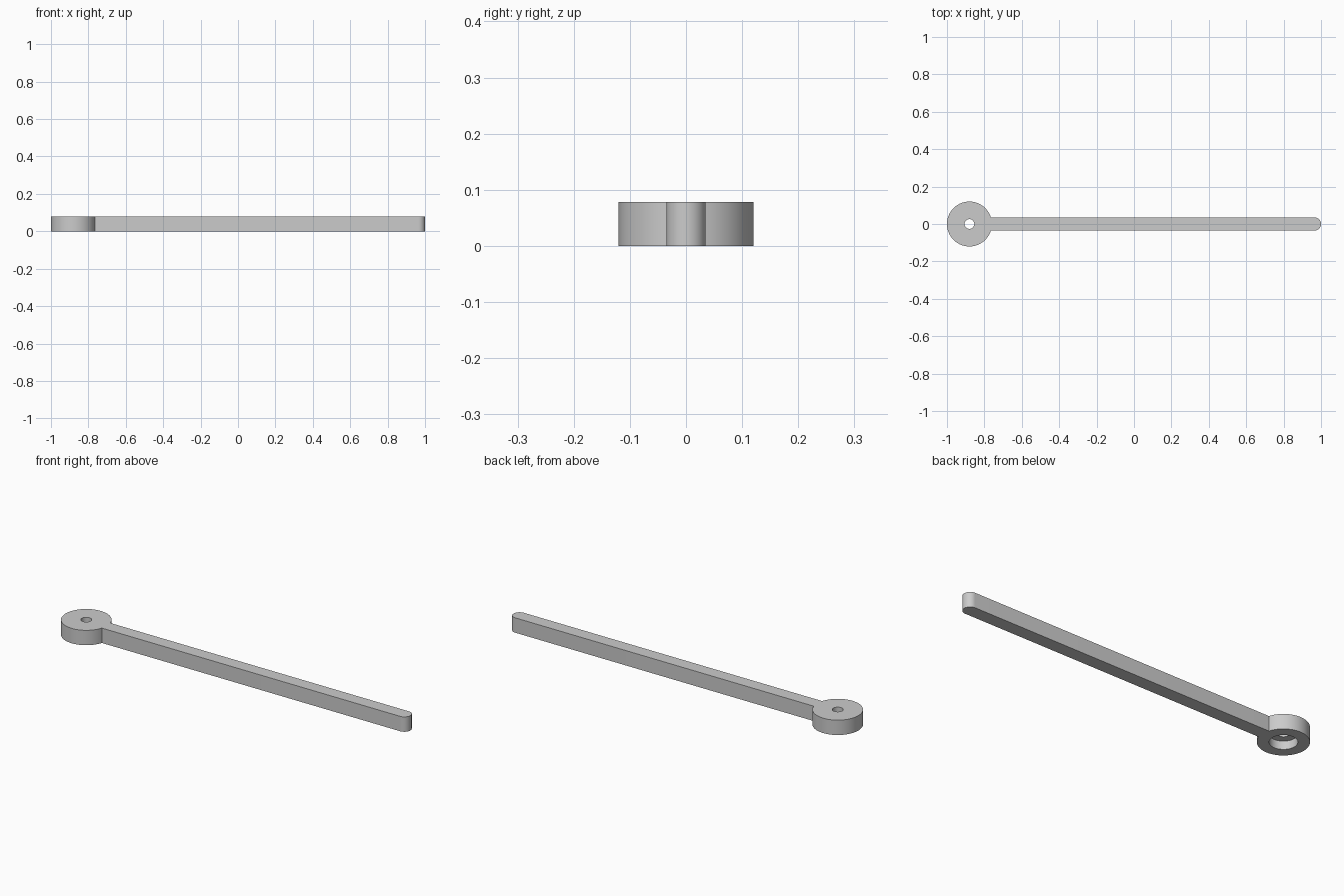
import bpy, bmesh
from math import asin, cos, sin, pi, radians

cube = bpy.data.objects.get("Cube")
if cube:
    bpy.data.objects.remove(cube, do_unlink=True)

HEIGHT = 0.078
HUB_X, HUB_R = -0.88, 0.12
ARM_R = 0.035
BORE_R, BORE_DEPTH = 0.065, 0.043
HOLE_R = 0.026

grey = bpy.data.materials.new("light grey")
grey.use_nodes = True
colour = (0.6, 0.6, 0.6, 1)
grey.diffuse_color = colour
grey.node_tree.nodes["Principled BSDF"].inputs["Base Color"].default_value = colour


def arc(cx, r, start, end, steps):
    angles = [start + (end - start) * i / steps for i in range(steps + 1)]
    return [(cx + r * cos(a), r * sin(a)) for a in angles]


def prism(name, outline, z0, z1):
    """Extrude a closed outline from z0 up to z1."""
    bm = bmesh.new()
    face = bm.faces.new([bm.verts.new((x, y, z0)) for x, y in outline])
    top = bmesh.ops.extrude_face_region(bm, geom=[face])["geom"]
    verts = [v for v in top if isinstance(v, bmesh.types.BMVert)]
    bmesh.ops.translate(bm, verts=verts, vec=(0, 0, z1 - z0))
    bmesh.ops.recalc_face_normals(bm, faces=bm.faces)
    mesh = bpy.data.meshes.new(name)
    bm.to_mesh(mesh)
    bm.free()
    mesh.materials.append(grey)
    obj = bpy.data.objects.new(name, mesh)
    bpy.context.collection.objects.link(obj)
    return obj


def disc(r):
    return arc(HUB_X, r, 0, 2 * pi, 64)[:-1]


# Round hub and slim arm with a rounded tip, as one outline
join = asin(ARM_R / HUB_R)
outline = arc(HUB_X, HUB_R, join, 2 * pi - join, 80)
outline += arc(1 - ARM_R, ARM_R, -pi / 2, pi / 2, 24)
lever = prism("lever_arm", outline, 0, HEIGHT)

# Wide socket from below and a narrow screw hole through the top
cutters = [prism("socket_cutter", disc(BORE_R), -0.05, BORE_DEPTH),
           prism("screw_hole_cutter", disc(HOLE_R), -0.1, HEIGHT + 0.05)]
bpy.context.view_layer.objects.active = lever
for cutter in cutters:
    cutter.hide_render = True
    mod = lever.modifiers.new(cutter.name, "BOOLEAN")
    mod.operation = "DIFFERENCE"
    mod.solver = "EXACT"
    mod.object = cutter
    bpy.ops.object.modifier_apply(modifier=mod.name)
    bpy.data.objects.remove(cutter, do_unlink=True)

bpy.ops.object.select_all(action="DESELECT")
lever.select_set(True)
bpy.ops.object.shade_smooth_by_angle(angle=radians(30))
